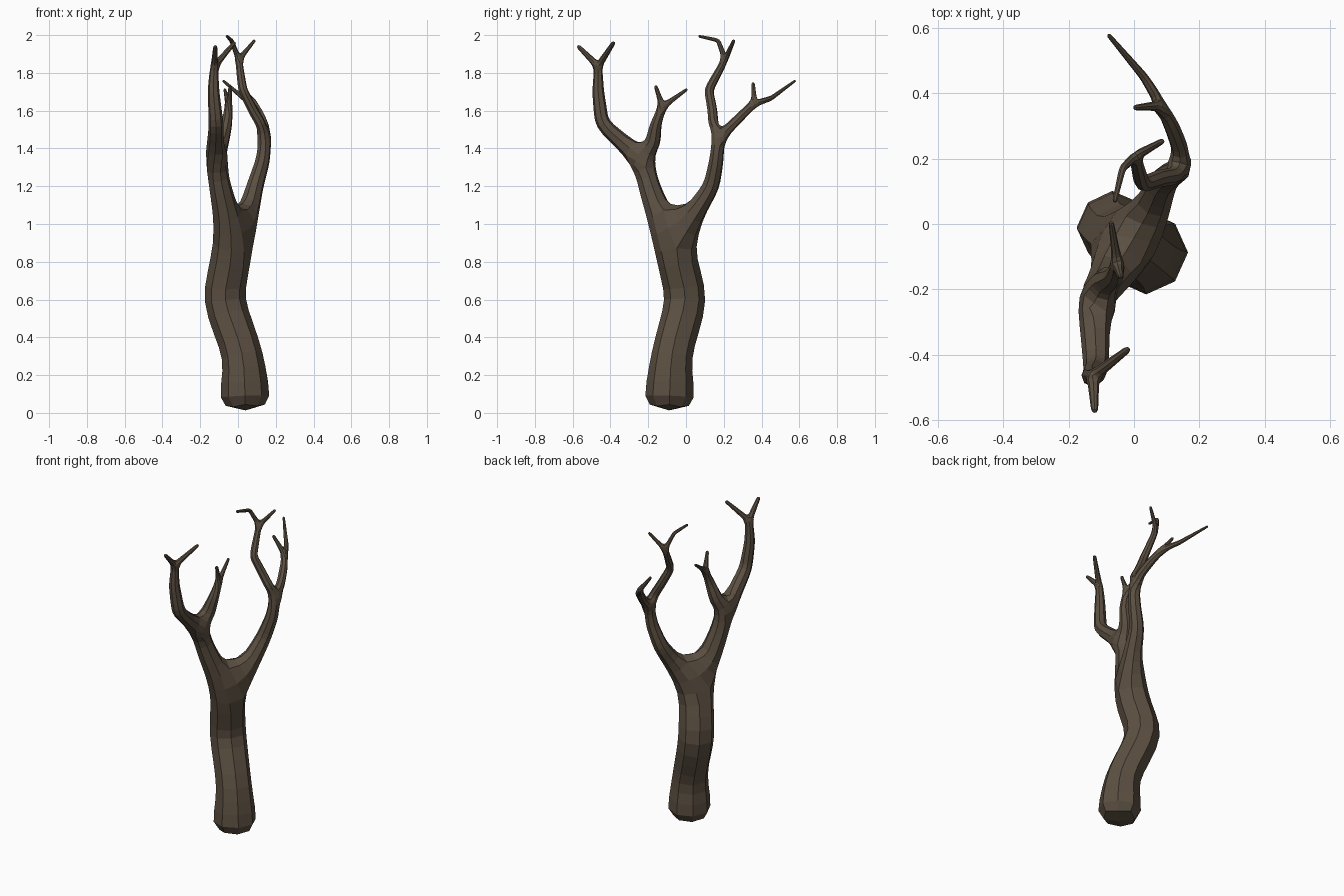
import bpy, bmesh
from mathutils import Vector

if "Cube" in bpy.data.objects:
    bpy.data.objects.remove(bpy.data.objects["Cube"])

nodes, edges = [], []          # skeleton points (x, y, z, radius) and links


def grow(parent, *points):
    """Chain points onto a parent node and return the last index."""
    for p in points:
        nodes.append(p)
        if parent is not None:
            edges.append((parent, len(nodes) - 1))
        parent = len(nodes) - 1
    return parent


def twig(parent, *points, stub=0.048, r=0.015):
    """Twig leaving a fork: a short stub keeps the crotch tight."""
    base = Vector(nodes[parent][:3])
    d = (Vector(points[0][:3]) - base).normalized() * stub
    return grow(parent, (*(base + d), r), *points)


# Trunk up to the main fork
trunk = grow(None,
             (.04, -.09, 0, .155), (.03, -.08, .30, .112),
             (-.08, .005, .60, .118), (-.03, -.06, .86, .11),
             (-.01, -.06, .97, .10))

# Limb on the -y side
limb_a = grow(trunk, (-.065, -.145, 1.06, .075), (-.095, -.195, 1.20, .062),
              (-.11, -.215, 1.28, .058), (-.12, -.235, 1.35, .055))
outer_a = grow(limb_a, (-.12, -.31, 1.41, .05), (-.115, -.445, 1.53, .042),
               (-.13, -.465, 1.70, .034), (-.128, -.465, 1.785, .027),
               (-.125, -.465, 1.835, .022))
twig(outer_a, (-.12, -.575, 1.945, .011), r=.018)
twig(outer_a, (-.015, -.38, 1.965, .011), r=.018)
inner_a = grow(limb_a, (-.09, -.175, 1.43, .046), (-.06, -.16, 1.53, .033),
               (-.053, -.14, 1.58, .026), (-.05, -.125, 1.62, .022))
twig(inner_a, (-.04, -.162, 1.735, .010))
twig(inner_a, (-.07, .008, 1.715, .008))

# Limb on the +y side
limb_b = grow(trunk, (.055, .045, 1.06, .062), (.09, .135, 1.20, .048),
              (.13, .16, 1.33, .041), (.14, .168, 1.41, .037),
              (.14, .18, 1.46, .033))
inner_b = grow(limb_b, (.122, .145, 1.53, .029), (.08, .14, 1.60, .028),
               (.025, .12, 1.71, .026), (.01, .18, 1.82, .021),
               (.005, .208, 1.87, .018))
twig(inner_b, (.09, .255, 1.975, .009), r=.014)
twig(inner_b, (-.035, .17, 1.972, .012), (-.06, .065, 1.995, .008), r=.014)
outer_b = grow(limb_b, (.14, .235, 1.515, .028), (.115, .30, 1.58, .026),
               (.098, .333, 1.612, .023), (.085, .362, 1.637, .02))
twig(outer_b, (0, .355, 1.75, .009))
twig(outer_b, (.03, .45, 1.665, .014), (-.08, .58, 1.76, .007), r=.017)

# Skin the skeleton with a four-sided tube
skeleton = bpy.data.meshes.new("tree_skeleton")
skeleton.from_pydata([n[:3] for n in nodes], edges, [])
tree = bpy.data.objects.new("bare_tree", skeleton)
bpy.context.collection.objects.link(tree)
skin = tree.modifiers.new("skin", 'SKIN')
skin.branch_smoothing = 0
skin.use_x_symmetry = False
for v, n in zip(skeleton.skin_vertices[0].data, nodes):
    v.radius = (n[3], n[3])
skeleton.skin_vertices[0].data[0].use_root = True
bpy.context.view_layer.update()
mesh = bpy.data.meshes.new_from_object(
    tree.evaluated_get(bpy.context.evaluated_depsgraph_get()))
tree.modifiers.clear()
tree.data = mesh
mesh.name = "bare_tree"

# Close any gaps, then one subdivision gives the eight-sided faceted bark
bm = bmesh.new()
bm.from_mesh(mesh)
bmesh.ops.holes_fill(bm, edges=[e for e in bm.edges if e.is_boundary], sides=0)
bmesh.ops.recalc_face_normals(bm, faces=bm.faces)
for f in bm.faces:
    f.smooth = False
    f.material_index = 0
bm.to_mesh(mesh)
bm.free()
tree.modifiers.new("rounding", 'SUBSURF').levels = 1
tree.modifiers["rounding"].render_levels = 1

bark = bpy.data.materials.new("dark_bark")
bark.diffuse_color = (.105, .078, .053, 1)
bark.use_nodes = True
bark.node_tree.nodes["Principled BSDF"].inputs["Base Color"].default_value = bark.diffuse_color
mesh.materials.clear()
mesh.materials.append(bark)
